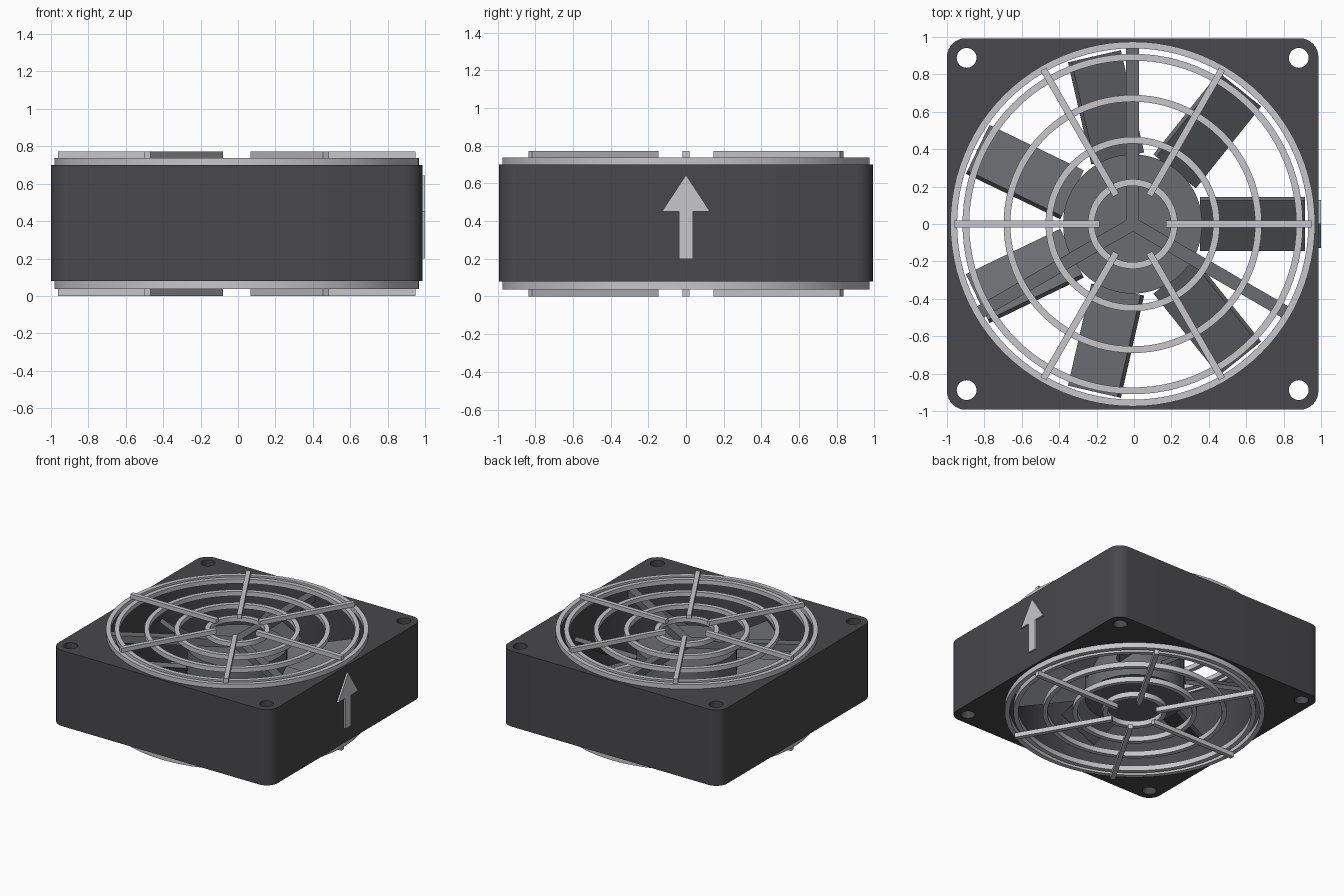
import bpy, bmesh
from math import pi, sin, cos, radians
from mathutils import Matrix, Vector

if "Cube" in bpy.data.objects:
    bpy.data.objects.remove(bpy.data.objects["Cube"], do_unlink=True)

CX = -0.007          # housing axis; the arrow plate takes up the difference
HALF = 0.993


def material(name, rgb):
    m = bpy.data.materials.new(name)
    m.use_nodes = True
    m.diffuse_color = (*rgb, 1)
    m.node_tree.nodes["Principled BSDF"].inputs["Base Color"].default_value = (*rgb, 1)
    return m


HOUSING = material("charcoal housing", (0.065, 0.063, 0.069))
ROTOR = material("grey rotor", (0.145, 0.15, 0.16))
METAL = material("light metal", (0.57, 0.57, 0.595))


def circle(r, x=0, y=0, n=96):
    return [(x + r * cos(2 * pi * i / n), y + r * sin(2 * pi * i / n)) for i in range(n)]


def rounded_square(half, r, steps=8):
    pts = []
    for q in range(4):
        c = Matrix.Rotation(q * pi / 2, 2) @ Vector((half - r, half - r))
        for i in range(steps + 1):
            a = (q + i / steps) * pi / 2
            pts.append((c.x + r * cos(a), c.y + r * sin(a)))
    return pts


def bar(x0, x1, width):
    w = width / 2
    return [(x0, -w), (x1, -w), (x1, w), (x0, w)]


def plate(name, outlines, z0, z1, mat, matrix=None):
    """Extrude flat outlines (inner ones become holes) from z0 to z1."""
    cu = bpy.data.curves.new(name, "CURVE")
    cu.dimensions, cu.fill_mode = "2D", "BOTH"
    cu.extrude = (z1 - z0) / 2
    for pts in outlines:
        s = cu.splines.new("POLY")
        s.points.add(len(pts) - 1)
        for p, (x, y) in zip(s.points, pts):
            p.co = (x, y, 0, 1)
        s.use_cyclic_u = True
    tmp = bpy.data.objects.new(name + " outline", cu)
    bpy.context.collection.objects.link(tmp)
    me = bpy.data.meshes.new_from_object(tmp.evaluated_get(bpy.context.evaluated_depsgraph_get()))
    bpy.data.objects.remove(tmp, do_unlink=True)
    bpy.data.curves.remove(cu)

    # weld the caps to the walls and place the part
    bm = bmesh.new()
    bm.from_mesh(me)
    bmesh.ops.remove_doubles(bm, verts=bm.verts, dist=1e-5)
    bmesh.ops.recalc_face_normals(bm, faces=bm.faces)
    bm.transform(Matrix.Translation((0, 0, (z0 + z1) / 2)))
    bm.transform(matrix or Matrix.Translation((CX, 0, 0)))
    bm.to_mesh(me)
    bm.free()
    me.name = name
    me.materials.clear()
    me.materials.append(mat)
    ob = bpy.data.objects.new(name, me)
    bpy.context.collection.objects.link(ob)
    bpy.ops.object.select_all(action="DESELECT")
    ob.select_set(True)
    bpy.context.view_layer.objects.active = ob
    bpy.ops.object.shade_smooth_by_angle(angle=radians(30))
    return ob


def around(angle):
    return Matrix.Translation((CX, 0, 0)) @ Matrix.Rotation(angle, 4, "Z")


# Square housing with the air bore and four screw holes
holes = [circle(0.053, sx * 0.888, sy * 0.888, 32) for sx in (-1, 1) for sy in (-1, 1)]
plate("housing", [rounded_square(HALF, 0.1), circle(0.955)] + holes, 0.08, 0.70, HOUSING)

# Motor hub and the three struts holding it
plate("hub", [circle(0.372)], 0.15, 0.60, ROTOR)
for i in range(3):
    plate(f"strut_{i + 1}", [bar(0, 0.957, 0.07)], 0.60, 0.66, ROTOR,
          around(pi / 2 + i * 2 * pi / 3))

# Seven pitched blades
for i in range(7):
    pitch = Matrix.Translation((0, 0, 0.37)) @ Matrix.Rotation(radians(35), 4, "X")
    plate(f"blade_{i + 1}", [bar(0.36, 0.92, 0.33)], -0.017, 0.017, ROTOR,
          around(i * 2 * pi / 7) @ pitch)

# Finger guards: concentric rings against the housing, spokes outside them
for side, ring_z, spoke_z in (("top", (0.70, 0.737), (0.737, 0.772)),
                              ("bottom", (0.037, 0.08), (0.0, 0.037))):
    for i, r in enumerate((0.24, 0.466, 0.69, 0.91, 0.975)):
        plate(f"{side}_guard_ring_{i + 1}", [circle(r), circle(r - 0.036)], *ring_z, METAL)
    for i in range(6):
        plate(f"{side}_guard_spoke_{i + 1}", [bar(0.178, 0.955, 0.036)], *spoke_z, METAL,
              around(i * pi / 3))

# Airflow arrow on the left side wall, pointing up
half_arrow = [(0.037, 0.2), (0.037, 0.45), (0.128, 0.45)]
arrow = half_arrow + [(0, 0.645)] + [(-x, y) for x, y in reversed(half_arrow)]
stand_up = Matrix(((0, 0, 1, 0), (1, 0, 0, 0), (0, 1, 0, 0), (0, 0, 0, 1)))
plate("airflow_arrow", [arrow], 0.98, 1.0, METAL, stand_up)
